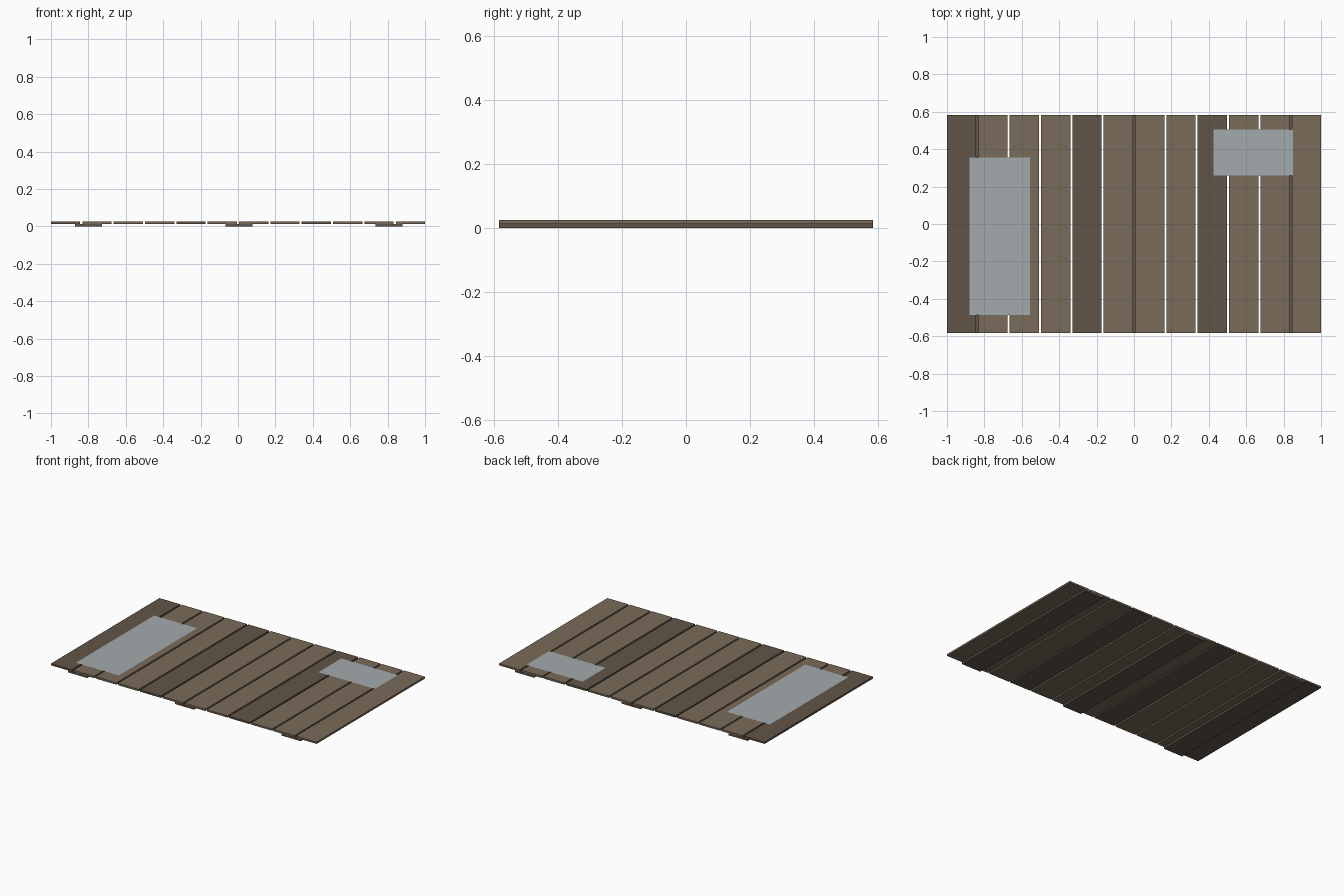
import bpy

if "Cube" in bpy.data.objects:
    bpy.data.objects.remove(bpy.data.objects["Cube"])

def material(name, rgb):
    m = bpy.data.materials.new(name)
    m.diffuse_color = (*rgb, 1)
    m.use_nodes = True
    m.node_tree.nodes["Principled BSDF"].inputs["Base Color"].default_value = m.diffuse_color
    return m

light_wood = material("light_wood", (0.19, 0.145, 0.10))
dark_wood = material("dark_wood", (0.12, 0.09, 0.065))
sheet_metal = material("sheet_metal", (0.37, 0.405, 0.42))

def board(name, x0, x1, y0, y1, z0, z1, mat):
    bpy.ops.mesh.primitive_cube_add(size=1, location=((x0 + x1) / 2, (y0 + y1) / 2, (z0 + z1) / 2))
    o = bpy.context.object
    o.name = name
    o.scale = (x1 - x0, y1 - y0, z1 - z0)
    bpy.ops.object.transform_apply(location=False, rotation=False, scale=True)
    o.data.materials.append(mat)

def sheet(name, x0, x1, y0, y1, z):
    bpy.ops.mesh.primitive_plane_add(size=1, location=((x0 + x1) / 2, (y0 + y1) / 2, z))
    o = bpy.context.object
    o.name = name
    o.scale = (x1 - x0, y1 - y0, 1)
    bpy.ops.object.transform_apply(location=False, rotation=False, scale=True)
    o.data.materials.append(sheet_metal)

HALF_LEN, TOP, MID = 0.583, 0.026, 0.0135
COUNT, GAP = 12, 0.011
WIDTH = (2 - GAP * (COUNT - 1)) / COUNT

# Deck planks, every fourth one dark
for i in range(COUNT):
    x = -1 + i * (WIDTH + GAP)
    board(f"plank_{i + 1}", x, x + WIDTH, -HALF_LEN, HALF_LEN, MID, TOP,
          dark_wood if i % 4 == 0 else light_wood)

# Supporting boards underneath
for i, x in enumerate((-0.80, 0.005, 0.808)):
    board(f"under_board_{i + 1}", x - 0.072, x + 0.072, -HALF_LEN, HALF_LEN, 0, MID - 0.0008, dark_wood)

# Metal repair patches lying on the deck
sheet("long_metal_patch", -0.88, -0.557, -0.487, 0.355, TOP + 0.0006)
sheet("short_metal_patch", 0.425, 0.85, 0.258, 0.505, TOP + 0.0006)
